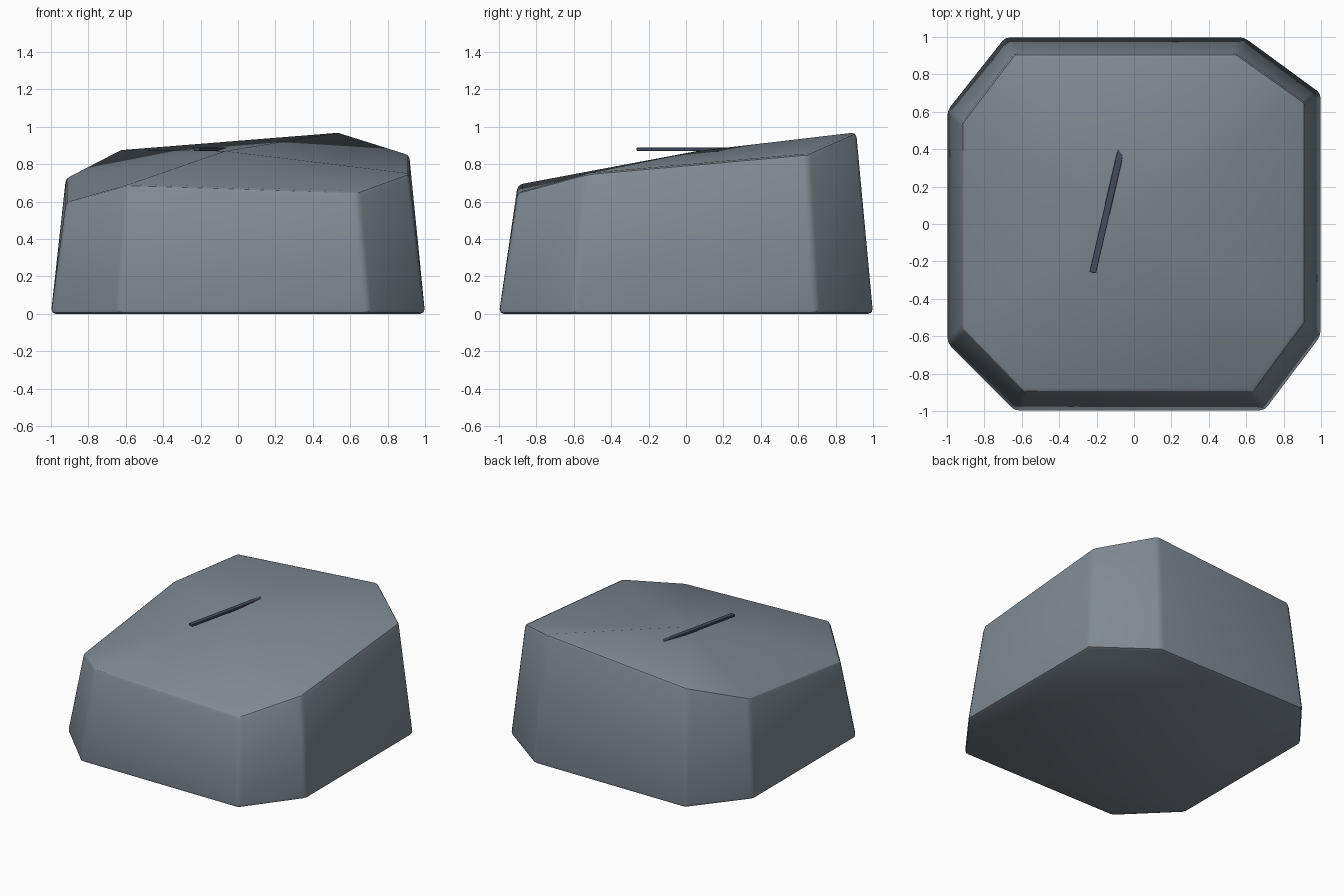
import bpy
import bmesh
import math

if "Cube" in bpy.data.objects:
    bpy.data.objects.remove(bpy.data.objects["Cube"], do_unlink=True)


def make_material(name, colour):
    mat = bpy.data.materials.new(name)
    mat.use_nodes = True
    mat.diffuse_color = (*colour, 1)
    mat.node_tree.nodes["Principled BSDF"].inputs["Base Color"].default_value = (*colour, 1)
    return mat


def make_object(name, bm, mat, bevel, segments):
    bmesh.ops.recalc_face_normals(bm, faces=bm.faces)
    mesh = bpy.data.meshes.new(name)
    bm.to_mesh(mesh)
    bm.free()
    mesh.materials.append(mat)
    obj = bpy.data.objects.new(name, mesh)
    bpy.context.collection.objects.link(obj)
    mod = obj.modifiers.new("Soft edges", "BEVEL")
    mod.width = bevel
    mod.segments = segments
    mod.limit_method = "ANGLE"
    mod.angle_limit = math.radians(25)
    bpy.ops.object.select_all(action="DESELECT")
    obj.select_set(True)
    bpy.context.view_layer.objects.active = obj
    bpy.ops.object.modifier_apply(modifier=mod.name)
    bpy.ops.object.shade_smooth_by_angle(angle=math.radians(30))
    return obj


stone = make_material("grey stone", (0.22, 0.26, 0.30))
dark = make_material("dark slate", (0.06, 0.075, 0.11))

# Rock: irregular octagon base, narrower sloping rim, fanned top
base = [(-0.64, -1), (0.70, -1), (1, -0.60), (1, 0.70),
        (0.59, 1), (-0.69, 1), (-1, 0.61), (-1, -0.64)]
rim = [(-0.59, -0.90, 0.69), (0.64, -0.90, 0.65), (0.915, -0.53, 0.75), (0.915, 0.65, 0.855),
       (0.55, 0.91, 0.97), (-0.64, 0.91, 0.875), (-0.92, 0.54, 0.73), (-0.92, -0.56, 0.595)]
bm = bmesh.new()
low = [bm.verts.new((x, y, 0)) for x, y in base]
high = [bm.verts.new(p) for p in rim]
peak = bm.verts.new((-0.07, 0.06, 0.87))
bm.faces.new(low)
for i in range(len(low)):
    j = (i + 1) % len(low)
    bm.faces.new((low[i], low[j], high[j], high[i]))
    bm.faces.new((high[i], high[j], peak))
make_object("rock", bm, stone, 0.025, 2)

# Crack: thin level bar that runs into the rising top
bm = bmesh.new()
bmesh.ops.create_cube(bm, size=1)
bmesh.ops.scale(bm, vec=(0.036, 0.70, 0.018), verts=bm.verts)
crack = make_object("crack", bm, dark, 0.002, 1)
crack.location = (-0.142, 0.081, 0.88)
crack.rotation_euler.z = math.radians(-13)
